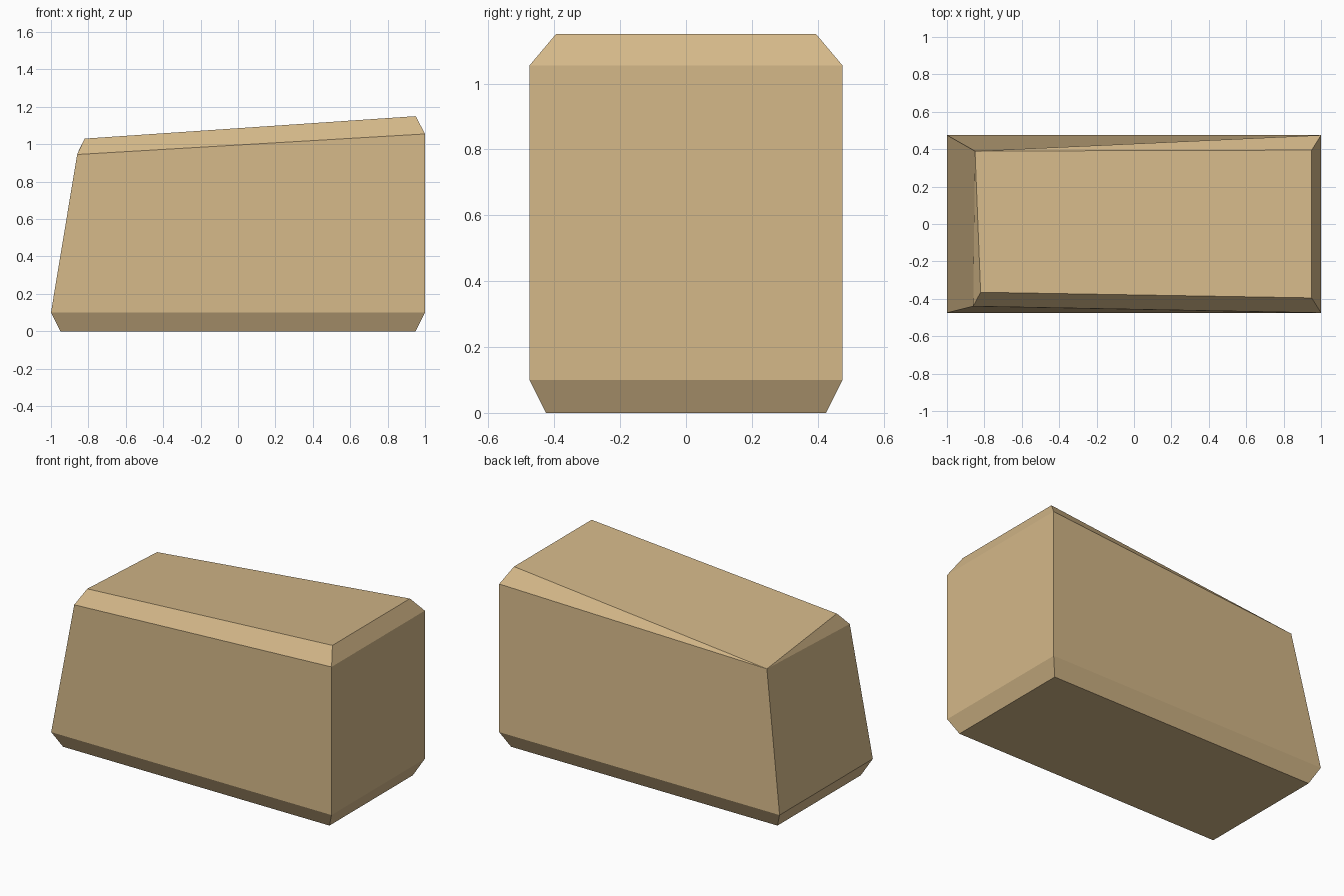
import bpy, bmesh

if "Cube" in bpy.data.objects:
    bpy.data.objects.remove(bpy.data.objects["Cube"])

# sandstone colour
mat = bpy.data.materials.new("sandstone tan")
mat.diffuse_color = (0.66, 0.48, 0.25, 1)
mat.use_nodes = True
mat.node_tree.nodes["Principled BSDF"].inputs["Base Color"].default_value = mat.diffuse_color


def rect(x, y, z):
    return [(-x, -y, z), (x, -y, z), (x, y, z), (-x, y, z)]


# cross-section rings from bottom to top; the chipped back left corner shares one point
chip = (-0.85, 0.39, 0.97)
rings = [
    rect(0.95, 0.425, 0.0),
    rect(1.0, 0.475, 0.1),
    [(-0.86, -0.44, 0.945), (1.0, -0.475, 1.055), (1.0, 0.475, 1.055), chip],
    [(-0.82, -0.365, 1.03), (0.95, -0.395, 1.15), (0.95, 0.395, 1.15), chip],
]

# stone block skinned through the rings
bm = bmesh.new()
loops = [[bm.verts.new(p) for p in ring] for ring in rings]
bm.faces.new(loops[0][::-1])
bm.faces.new(loops[-1])
for a, b in zip(loops, loops[1:]):
    for i in range(4):
        j = (i + 1) % 4
        bm.faces.new((a[i], a[j], b[j], b[i]))
bmesh.ops.remove_doubles(bm, verts=bm.verts[:], dist=1e-4)
bmesh.ops.recalc_face_normals(bm, faces=bm.faces[:])

mesh = bpy.data.meshes.new("stone_block")
bm.to_mesh(mesh)
bm.free()
mesh.materials.append(mat)
block = bpy.data.objects.new("stone_block", mesh)
bpy.context.collection.objects.link(block)
